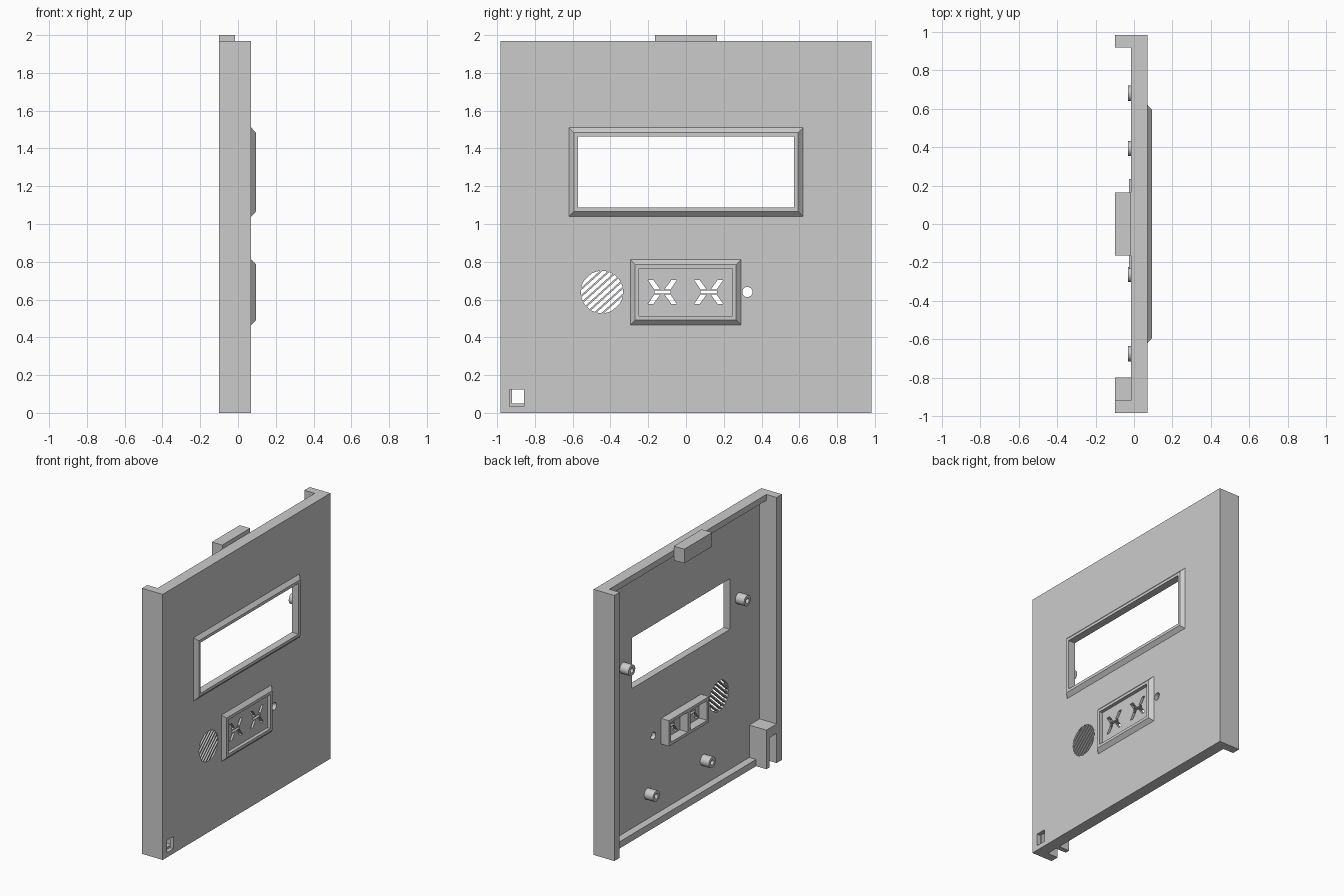
import bpy, bmesh, math
from mathutils import Matrix

if "Cube" in bpy.data.objects:
    bpy.data.objects.remove(bpy.data.objects["Cube"])

grey = bpy.data.materials.new("light_grey")
grey.diffuse_color = (0.6, 0.6, 0.6, 1)
grey.use_nodes = True
grey.node_tree.nodes["Principled BSDF"].inputs["Base Color"].default_value = grey.diffuse_color

FRONT, INNER, RIM, BACK = 0.07, 0.04, -0.015, -0.10   # depths along x
Y, TOP, WALL = 0.983, 1.97, 0.063


def finish(name, bm):
    bmesh.ops.recalc_face_normals(bm, faces=bm.faces)
    me = bpy.data.meshes.new(name)
    bm.to_mesh(me)
    bm.free()
    me.materials.append(grey)
    ob = bpy.data.objects.new(name, me)
    bpy.context.collection.objects.link(ob)
    return ob


def add_prism(bm, pts, x0, x1):
    """Extrude a (y, z) outline along x."""
    a = [bm.verts.new((x0, y, z)) for y, z in pts]
    b = [bm.verts.new((x1, y, z)) for y, z in pts]
    n = len(pts)
    bm.faces.new(a)
    bm.faces.new(b[::-1])
    for i in range(n):
        j = (i + 1) % n
        bm.faces.new((a[i], b[i], b[j], a[j]))


def rect(y0, y1, z0, z1):
    return [(y0, z0), (y1, z0), (y1, z1), (y0, z1)]


def circle(y, z, r, n=32):
    return [(y + r * math.cos(2 * math.pi * i / n),
             z + r * math.sin(2 * math.pi * i / n)) for i in range(n)]


def prisms(name, outlines, x0, x1):
    bm = bmesh.new()
    for pts in outlines:
        add_prism(bm, pts, x0, x1)
    return finish(name, bm)


def cut(ob, outlines, x0=-0.3, x1=0.3):
    cutter = prisms("cutter", outlines, x0, x1)
    cutter.hide_render = True
    mod = ob.modifiers.new("cut", 'BOOLEAN')
    mod.operation, mod.solver, mod.object = 'DIFFERENCE', 'EXACT', cutter
    bpy.context.view_layer.objects.active = ob
    bpy.ops.object.modifier_apply(modifier=mod.name)
    bpy.data.objects.remove(cutter)


def ring(name, loops):
    """Closed ring from successive rectangular loops (x, y0, y1, z0, z1)."""
    bm = bmesh.new()
    vs = [[bm.verts.new((x, y, z)) for y, z in rect(*r)] for x, *r in loops]
    for k in range(len(vs)):
        a, b = vs[k], vs[(k + 1) % len(vs)]
        for i in range(4):
            j = (i + 1) % 4
            bm.faces.new((a[i], a[j], b[j], b[i]))
    return finish(name, bm)


def bezel(name, y0, y1, z0, z1):
    def inset(x, d):
        return (x, y0 + d, y1 - d, z0 + d, z1 - d)
    return ring(name, [inset(0.066, 0), inset(FRONT, 0), inset(0.095, 0.026),
                       inset(0.095, 0.047), inset(0.066, 0.047)])


# Front panel with its openings
panel = prisms("front_panel", [rect(-Y, Y, 0, TOP)], INNER, FRONT)
holes = [rect(-0.573, 0.573, 1.087, 1.463),            # display window
         rect(-0.934, -0.857, 0.035, 0.125),           # switch opening
         circle(0.325, 0.64, 0.027)]                   # indicator hole

# Star-shaped digit slots: four slanted strokes and a middle bar
for cy in (-0.125, 0.12):
    holes.append(rect(cy - 0.043, cy + 0.043, 0.632, 0.648))
    for sy in (-1, 1):
        for sz in (-1, 1):
            holes.append([(cy + sy * a, 0.64 + sz * b) for a, b in
                          ((0.077, 0.064), (0.048, 0.064), (0.012, 0.014), (0.043, 0.014))])

# Speaker grille: slanted slots clipped to a circle
R, PITCH, HALF = 0.112, 0.0285, 0.0095
turn = Matrix.Rotation(math.radians(42), 2)
for i in range(8):
    c = (i - 3.5) * PITCH
    hs = [c - HALF + 2 * HALF * k / 4 for k in range(5)]
    ends = [(math.sqrt(max(R * R - h * h, 1e-5)), h) for h in hs]
    outline = ends + [(-u, v) for u, v in reversed(ends)]
    cs, sn = math.cos(math.radians(42)), math.sin(math.radians(42))
    holes.append([(-0.445 + u * cs - v * sn, 0.64 + u * sn + v * cs) for u, v in outline])
cut(panel, holes)

# Raised bezels
bezel("window_bezel", -0.62, 0.62, 1.04, 1.51)
bezel("digit_bezel", -0.295, 0.292, 0.465, 0.812)

# Side walls and the shallower top and bottom rims
for name, s in (("left_wall", 1), ("right_wall", -1)):
    ys = sorted((s * Y, s * (Y - WALL)))
    prisms(name, [rect(*ys, 0, TOP)], BACK, INNER)
prisms("top_rim", [rect(-Y + WALL, Y - WALL, TOP - 0.045, TOP)], RIM, INNER)
prisms("bottom_rim", [rect(-Y + WALL, Y - WALL, 0, 0.05)], RIM, INNER)

# Top latch tab
prisms("latch_tab", [rect(-0.163, 0.163, 1.895, 2.0)], BACK, RIM)

# Two-cell box behind the digits
box = prisms("digit_box", [rect(-0.235, 0.235, 0.545, 0.735)], -0.025, INNER)
cut(box, [rect(-0.212, -0.015, 0.567, 0.713), rect(0.015, 0.212, 0.567, 0.713)])

# Hollow mounting posts
for i, (y, z) in enumerate(((0.68, 1.28), (-0.675, 1.28), (0.393, 0.237), (-0.263, 0.237))):
    post = prisms("mounting_post_%d" % (i + 1), [circle(y, z, 0.04)], -0.032, INNER)
    cut(post, [circle(y, z, 0.019, 20)], -0.1, 0.03)
    for o in bpy.context.selected_objects:
        o.select_set(False)
    post.select_set(True)
    bpy.context.view_layer.objects.active = post
    bpy.ops.object.shade_smooth_by_angle(angle=math.radians(35))

# Switch holder in the lower corner: leg and roof against the wall
prisms("switch_holder", [[(-0.80, 0), (-0.80, 0.29), (-0.92, 0.29), (-0.92, 0.22),
                          (-0.835, 0.22), (-0.835, 0)]], BACK, INNER)
